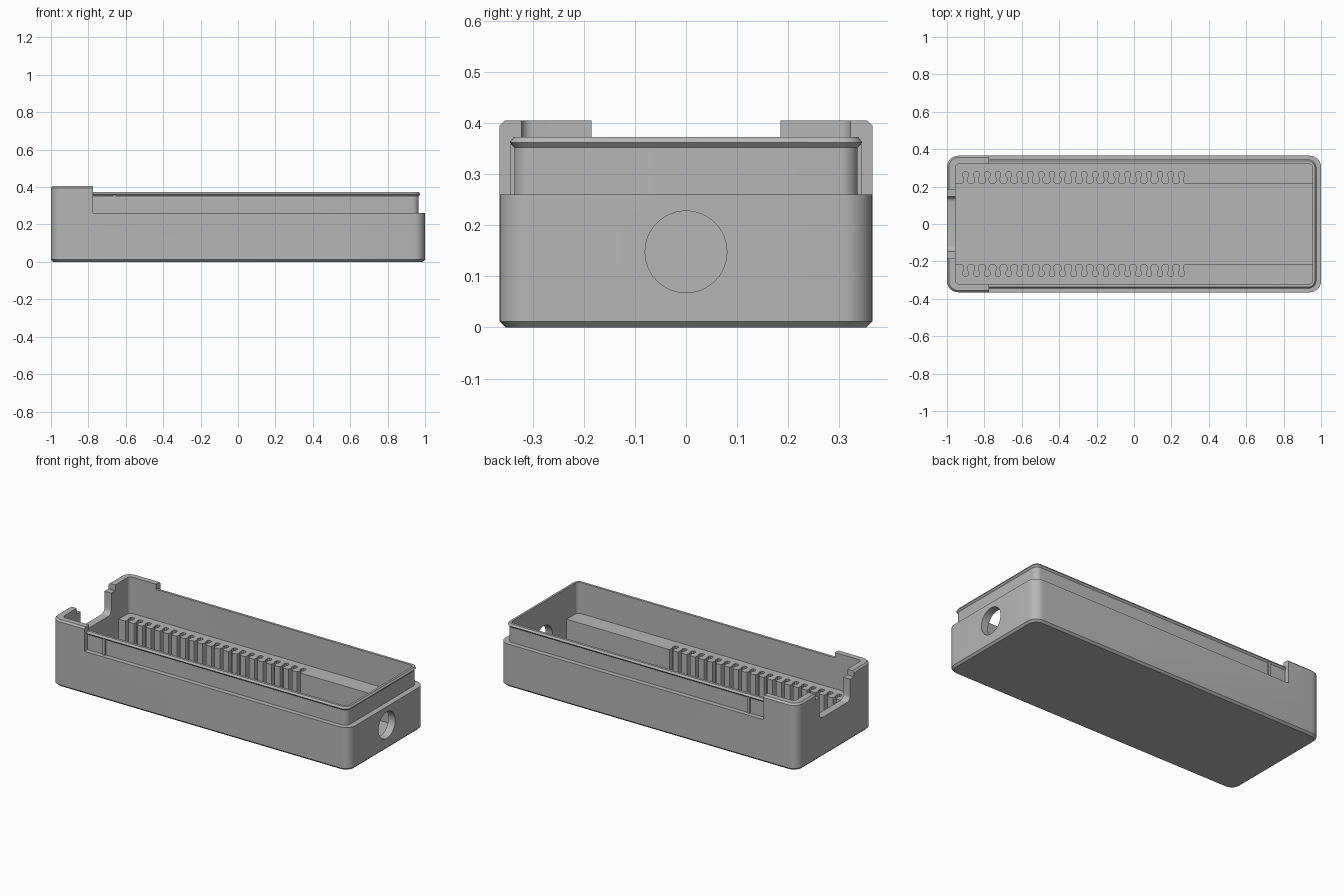
import bpy, bmesh, math

if "Cube" in bpy.data.objects:
    bpy.data.objects.remove(bpy.data.objects["Cube"])

grey = bpy.data.materials.new("plastic_grey")
grey.diffuse_color = (0.47, 0.47, 0.47, 1)
grey.use_nodes = True
grey.node_tree.nodes["Principled BSDF"].inputs["Base Color"].default_value = grey.diffuse_color


def finish(bm, name):
    bmesh.ops.recalc_face_normals(bm, faces=bm.faces)
    me = bpy.data.meshes.new(name)
    bm.to_mesh(me)
    bm.free()
    ob = bpy.data.objects.new(name, me)
    bpy.context.collection.objects.link(ob)
    me.materials.append(grey)
    return ob


def rounded_rect(hx, hy, r, n=8):
    pts = []
    for q, (sx, sy) in enumerate(((1, 1), (-1, 1), (-1, -1), (1, -1))):
        for i in range(n + 1):
            a = math.pi / 2 * (q + i / n)
            pts.append((sx * (hx - r) + r * math.cos(a), sy * (hy - r) + r * math.sin(a)))
    return pts


def loft(name, rings, closed):
    """Rings of (half x, half y, corner radius, z); closed joins last to first, else caps both."""
    bm = bmesh.new()
    loops = [[bm.verts.new((x, y, z)) for x, y in rounded_rect(hx, hy, r)]
             for hx, hy, r, z in rings]
    pairs = list(zip(loops, loops[1:]))
    if closed:
        pairs.append((loops[-1], loops[0]))
    else:
        bm.faces.new(loops[0])
        bm.faces.new(loops[-1])
    for a, b in pairs:
        for i in range(len(a)):
            j = (i + 1) % len(a)
            bm.faces.new((a[i], a[j], b[j], b[i]))
    return finish(bm, name)


def prism(name, pts, axis, lo, hi):
    """Extrude a flat outline along x (points are y, z) or z (points are x, y)."""
    bm = bmesh.new()
    place = (lambda p, d: (d, *p)) if axis == 'x' else (lambda p, d: (*p, d))
    a = [bm.verts.new(place(p, lo)) for p in pts]
    b = [bm.verts.new(place(p, hi)) for p in pts]
    bm.faces.new(a)
    bm.faces.new(b)
    for i in range(len(a)):
        j = (i + 1) % len(a)
        bm.faces.new((a[i], a[j], b[j], b[i]))
    return finish(bm, name)


def box(name, x0, x1, y0, y1, z0, z1):
    return prism(name, [(x0, y0), (x1, y0), (x1, y1), (x0, y1)], 'z', z0, z1)


def cut(ob, cutter):
    mod = ob.modifiers.new("cut", 'BOOLEAN')
    mod.operation, mod.solver, mod.object = 'DIFFERENCE', 'EXACT', cutter
    bpy.context.view_layer.objects.active = ob
    bpy.ops.object.modifier_apply(modifier=mod.name)
    bpy.data.objects.remove(cutter)


FLOOR, RIM, LIP, TOP, STEP = 0.04, 0.26, 0.373, 0.405, -0.775

# Case shell: chamfered foot, outer wall, chamfered top, inner wall, floor
shell = loft("case_shell", [
    (0.988, 0.353, 0.05, 0), (1, 0.365, 0.06, 0.012),
    (1, 0.365, 0.06, TOP - 0.01), (0.99, 0.355, 0.05, TOP),
    (0.954, 0.322, 0.022, TOP), (0.954, 0.322, 0.022, FLOOR)], False)
cut(shell, box("rim_cutter", STEP, 1.2, -0.5, 0.5, RIM, 0.6))

# Round port in the right end
cut(shell, prism("port_cutter", [(0.08 * math.cos(math.tau * i / 48), 0.148 + 0.08 * math.sin(math.tau * i / 48))
                                 for i in range(48)], 'x', 0.9, 1.1))

# Stepped opening with rounded lower corners in the left end
half = [(0.185, 0.6), (0.185, 0.37), (0.147, 0.37)]
half += [(0.117 + 0.03 * math.cos(a), 0.27 - 0.03 * math.sin(a))
         for a in (math.pi / 2 * i / 6 for i in range(7))]
cut(shell, prism("opening_cutter", half + [(-y, z) for y, z in reversed(half)], 'x', -1.1, -0.9))

# Raised lip with snap bead, stopping at the tall end
lip = loft("snap_lip", [
    (0.966, 0.336, 0.034, RIM), (0.966, 0.336, 0.034, 0.352),
    (0.975, 0.345, 0.043, 0.362), (0.967, 0.337, 0.035, LIP),
    (0.954, 0.322, 0.022, LIP), (0.954, 0.322, 0.022, RIM)], True)
cut(lip, box("lip_cutter", -1.2, STEP, -0.5, 0.5, 0.1, 0.6))


# Slotted shelves along both inner sides
def shelf_outline(side):
    pts = [(-0.954, 0.322), (-0.954, 0.217)]
    for i in range(21):
        c = -0.90 + 0.0577 * i
        left = [(-0.017, 0.217), (-0.011, 0.221), (-0.008, 0.229), (-0.008, 0.247),
                (-0.014, 0.255), (-0.014, 0.272), (-0.008, 0.279)]
        pts += [(c + x, y) for x, y in left]
        pts += [(c - x, y) for x, y in reversed(left)]
    pts += [(0.954, 0.217), (0.954, 0.322)]
    return [(x, side * y) for x, y in pts]


parts = [shell, lip]
for side, label in ((-1, "front"), (1, "back")):
    parts.append(prism(label + "_slotted_shelf", shelf_outline(side), 'z', FLOOR, 0.185))
    # Small upright rib outside the lip
    y0, y1 = sorted((side * 0.33, side * 0.344))
    parts.append(box(label + "_lip_rib", -0.668, -0.652, y0, y1, RIM, 0.358))

for ob in parts:
    bpy.ops.object.select_all(action='DESELECT')
    ob.select_set(True)
    bpy.context.view_layer.objects.active = ob
    bpy.ops.object.shade_smooth_by_angle(angle=math.radians(30))
